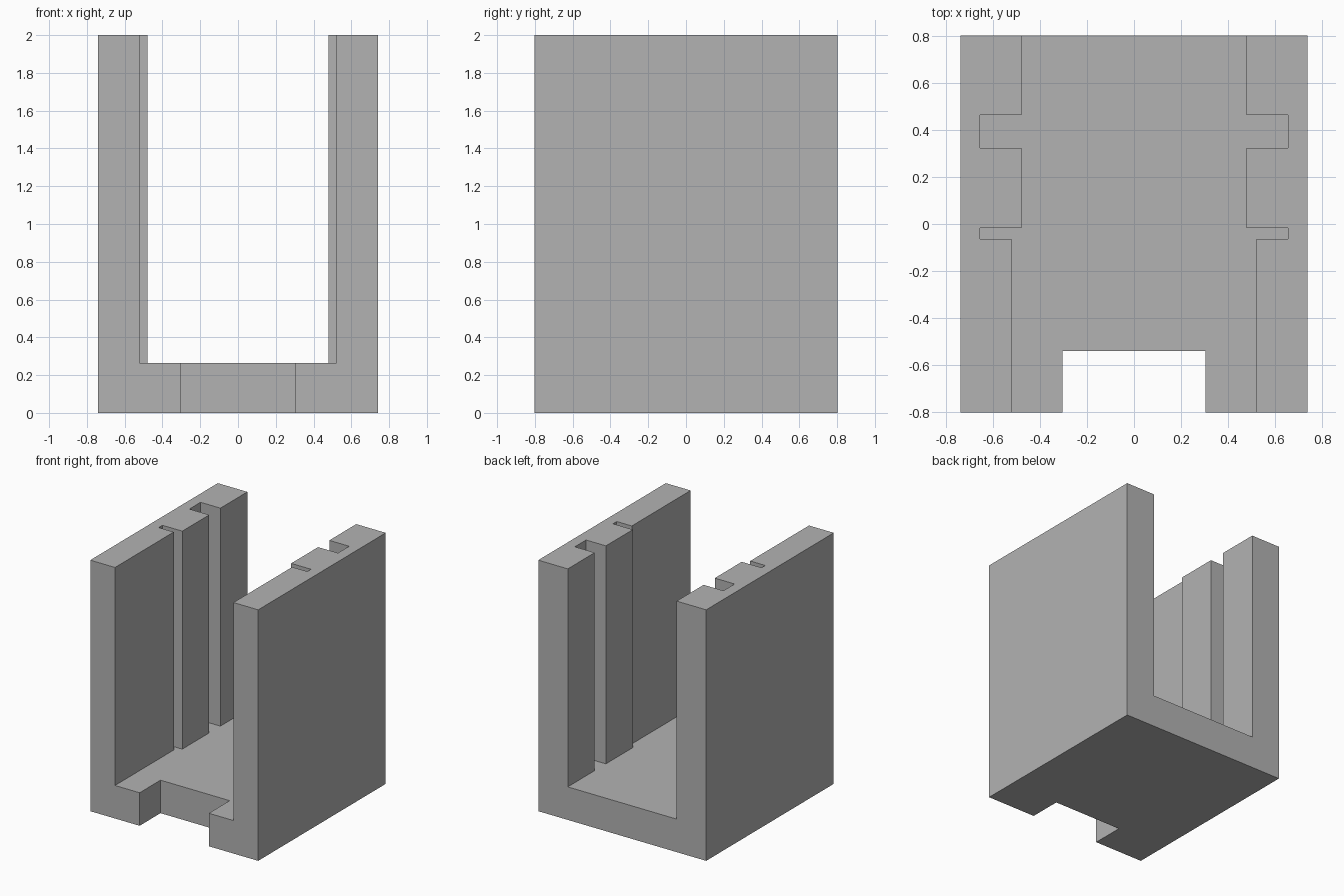
import bpy
import bmesh

cube = bpy.data.objects.get("Cube")
if cube:
    bpy.data.objects.remove(cube, do_unlink=True)

HALF_X, HALF_Y, HEIGHT = 0.74, 0.803, 2.0
FLOOR = 0.263            # floor thickness
NARROW, WIDE = 0.48, 0.522   # half widths of the channel, rear and front
SLOT = 0.655             # half width at the bottom of the grooves
OVER = 0.1               # how far cutters reach past the block

grey = bpy.data.materials.new("plain grey")
grey.use_nodes = True
colour = (0.45, 0.45, 0.45, 1)
grey.diffuse_color = colour
grey.node_tree.nodes["Principled BSDF"].inputs["Base Color"].default_value = colour


def prism(name, half_profile, z0, z1):
    """Mirror a right-hand (x, y) outline across x = 0 and extrude it up."""
    outline = half_profile + [(-x, y) for x, y in reversed(half_profile)]
    bm = bmesh.new()
    face = bm.faces.new([bm.verts.new((x, y, z0)) for x, y in outline])
    top = bmesh.ops.extrude_face_region(bm, geom=[face])["geom"]
    verts = [v for v in top if isinstance(v, bmesh.types.BMVert)]
    bmesh.ops.translate(bm, verts=verts, vec=(0, 0, z1 - z0))
    bmesh.ops.recalc_face_normals(bm, faces=bm.faces)
    mesh = bpy.data.meshes.new(name)
    bm.to_mesh(mesh)
    bm.free()
    mesh.materials.append(grey)
    obj = bpy.data.objects.new(name, mesh)
    bpy.context.collection.objects.link(obj)
    return obj


def cut(target, cutter):
    """Subtract the cutter from the target, then discard it."""
    cutter.hide_render = True
    mod = target.modifiers.new("cut", "BOOLEAN")
    mod.operation = "DIFFERENCE"
    mod.solver = "EXACT"
    mod.object = cutter
    bpy.context.view_layer.objects.active = target
    bpy.ops.object.modifier_apply(modifier=mod.name)
    bpy.data.objects.remove(cutter, do_unlink=True)


# Solid block
holder = prism("slotted_holder", [(HALF_X, -HALF_Y), (HALF_X, HALF_Y)], 0, HEIGHT)

# Channel between the walls, with a thin and a thick groove on each side
channel = [
    (WIDE, -HALF_Y - OVER),
    (WIDE, -0.063), (SLOT, -0.063), (SLOT, -0.016), (NARROW, -0.016),
    (NARROW, 0.323), (SLOT, 0.323), (SLOT, 0.464), (NARROW, 0.464),
    (NARROW, HALF_Y + OVER),
]
cut(holder, prism("channel_cutter", channel, FLOOR, HEIGHT + OVER))

# Notch through the front edge of the floor
notch = [(0.305, -HALF_Y - OVER), (0.305, -0.54)]
cut(holder, prism("notch_cutter", notch, -OVER, FLOOR + OVER))
